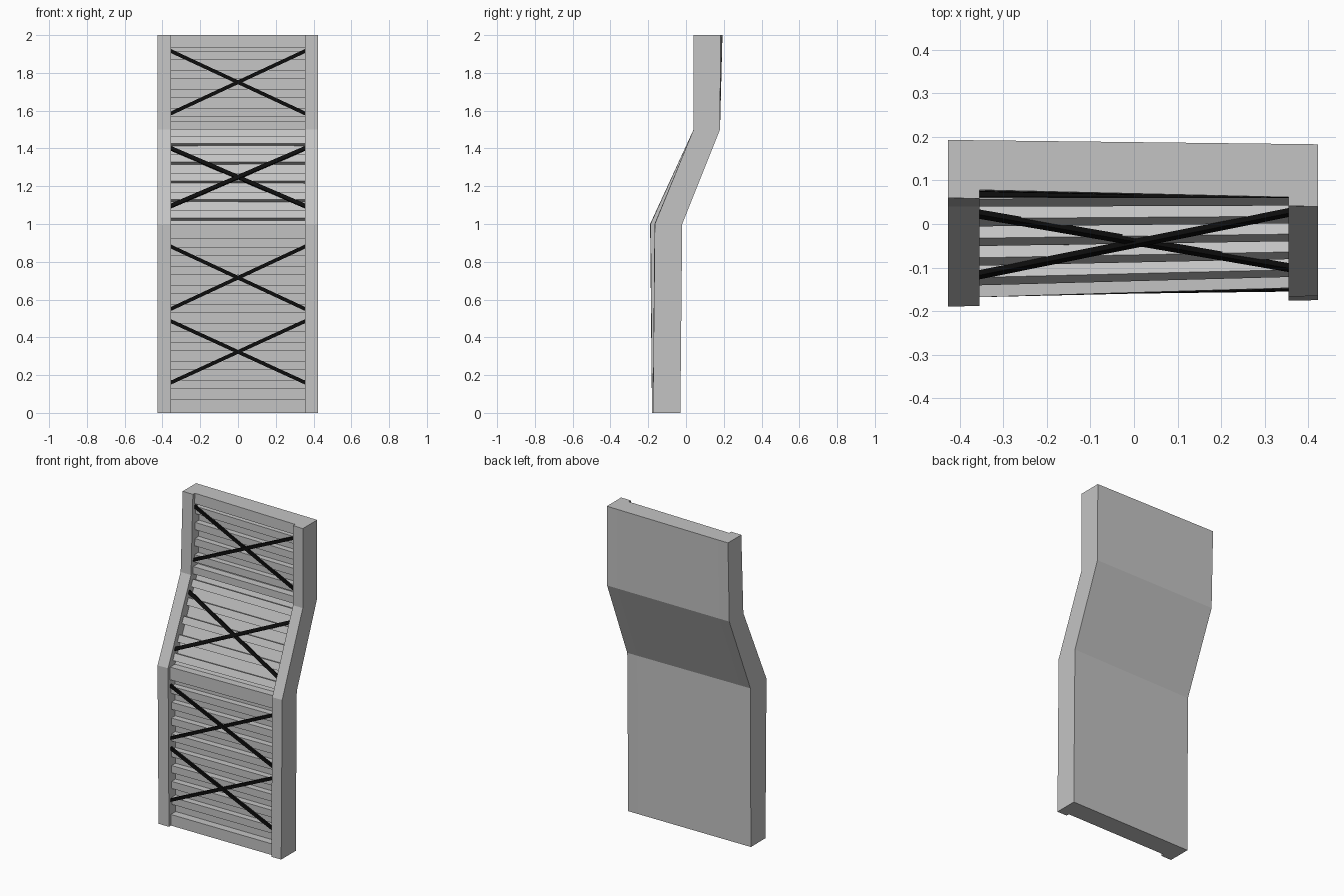
import bpy
from mathutils import Vector

cube = bpy.data.objects.get("Cube")
if cube:
    bpy.data.objects.remove(cube, do_unlink=True)


def material(name, rgb):
    m = bpy.data.materials.new(name)
    m.use_nodes = True
    m.diffuse_color = (*rgb, 1)
    m.node_tree.nodes["Principled BSDF"].inputs["Base Color"].default_value = (*rgb, 1)
    return m


GREY = material("light grey", (0.55, 0.55, 0.55))
BLACK = material("strap black", (0.004, 0.004, 0.004))

# Bent, slightly twisted side outlines: y at each height
LEVELS = (0, 1, 1.5, 2)
FRONT_L, FRONT_R = (-0.18, -0.19, 0.04, 0.06), (-0.175, -0.165, 0.04, 0.04)
BACK_L, BACK_R = (-0.035, -0.03, 0.18, 0.193), (-0.03, -0.02, 0.18, 0.183)
X_L, X_R, INNER = -0.427, 0.423, 0.355


def across(a, b, x):
    return a + (b - a) * (x - X_L) / (X_R - X_L)


def front_y(x, z):
    i = 0 if z <= 1 else 1 if z <= 1.5 else 2
    t = (z - LEVELS[i]) / (LEVELS[i + 1] - LEVELS[i])
    y0, y1 = (across(FRONT_L[k], FRONT_R[k], x) for k in (i, i + 1))
    return y0 + (y1 - y0) * t


def mesh_object(name, verts, faces, mat):
    me = bpy.data.meshes.new(name)
    me.from_pydata(verts, [], faces)
    me.materials.append(mat)
    ob = bpy.data.objects.new(name, me)
    bpy.context.collection.objects.link(ob)
    return ob


def loft(name, x0, x1, depth):
    """Full-height bar whose front is set back by depth."""
    verts, faces = [], []
    for i, z in enumerate(LEVELS):
        for x, front in ((x0, True), (x1, True), (x1, False), (x0, False)):
            y = front_y(x, z) + depth if front else across(BACK_L[i], BACK_R[i], x)
            verts.append((x, y, z))
    for r in range(0, 4 * len(LEVELS) - 4, 4):
        for k in range(4):
            n = (k + 1) % 4
            faces.append((r + k, r + n, r + n + 4, r + k + 4))
    top = 4 * len(LEVELS) - 4
    faces += [(3, 2, 1, 0), tuple(top + k for k in range(4))]
    return mesh_object(name, verts, faces, GREY)


def plank(name, zl, zr, height, d0, d1, slope, mat):
    """Bar between the rails, set square to the front surface."""
    inward = Vector((0, 1, -slope)).normalized()
    verts = []
    for x, z in ((-INNER, zl), (INNER, zr)):
        for d, h in ((d0, 0), (d1, 0), (d1, height), (d0, height)):
            verts.append(Vector((x, front_y(x, z + h), z + h)) + inward * d)
    faces = [(k, (k + 1) % 4, (k + 1) % 4 + 4, k + 4)[::-1] for k in range(4)]
    faces += [(0, 1, 2, 3), (7, 6, 5, 4)]
    return mesh_object(name, verts, faces, mat)


# Side rails and recessed back panel
loft("right_rail", X_L, -INNER, 0)
loft("left_rail", INNER, X_R, 0)
loft("back_panel", -INNER, INNER, 0.068)

# Sections: first slat, slat count, pitch, slat height, slope
SLOPE = 0.44
sections = {
    "lower": (0.13, 8, 0.1, 0.045, 0),
    "middle": (1.043, 5, 0.099, 0.04, SLOPE),
    "upper": (1.57, 4, 0.1, 0.045, 0),
}
for label, (start, count, pitch, height, slope) in sections.items():
    for i in range(count):
        z = start + i * pitch
        plank(f"{label}_slat_{i + 1}", z, z, height, 0.03, 0.075, slope, GREY)

# Solid bands closing each section
for label, z, height in (("bottom", 0, 0.07), ("waist", 0.92, 0.08),
                         ("shoulder", 1.5, 0.045), ("top", 1.935, 0.065)):
    plank(f"{label}_band", z, z, height, 0.02, 0.08, 0, GREY)

# Crossed straps
for i, (low, high, slope) in enumerate(((0.16, 0.485, 0), (0.55, 0.88, 0),
                                        (1.105, 1.41, SLOPE), (1.585, 1.915, 0))):
    for label, a, b in (("rising", low, high), ("falling", high, low)):
        plank(f"{label}_strap_{i + 1}", a - 0.01, b - 0.01, 0.021, 0.019, 0.032, slope, BLACK)
